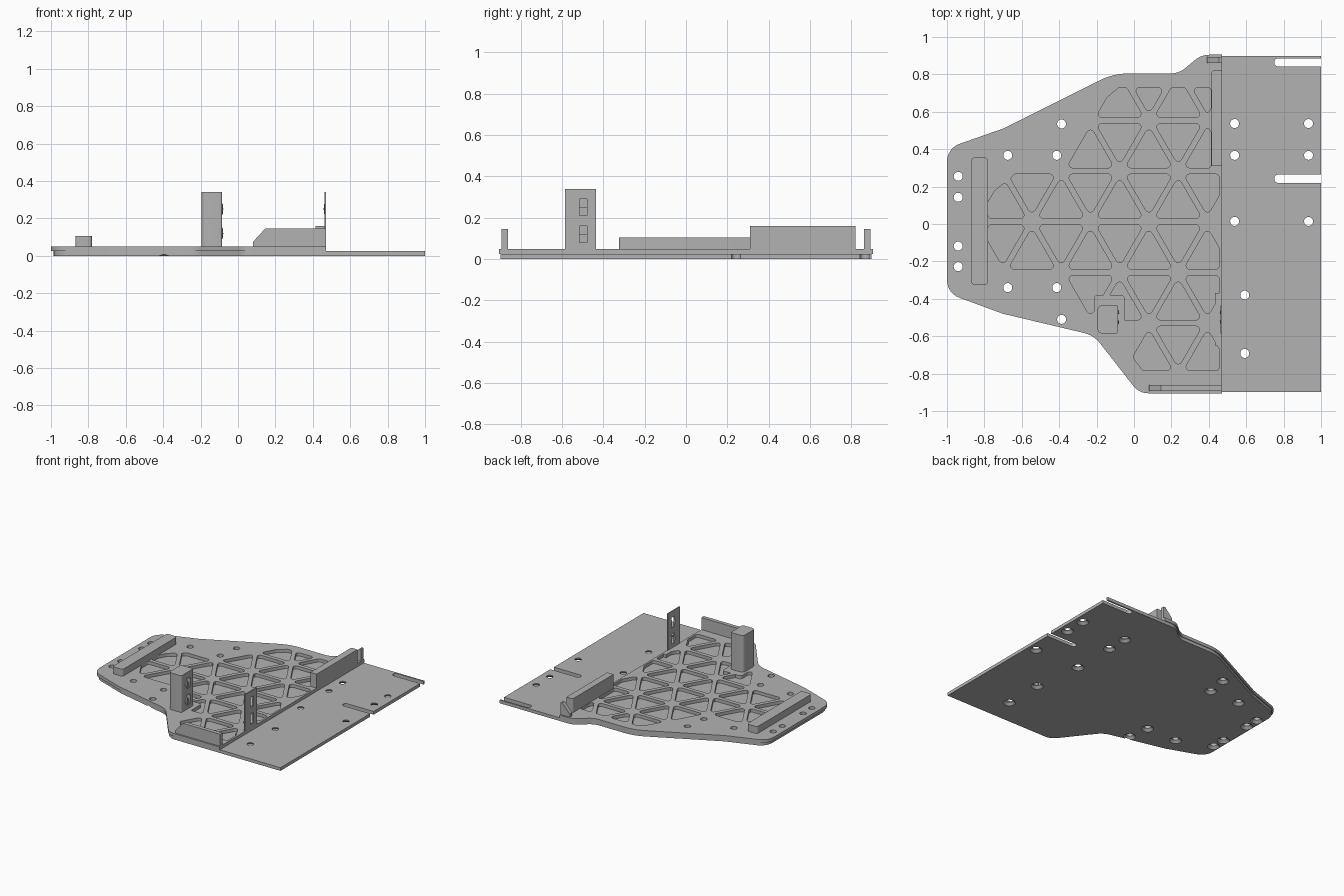
import bpy, bmesh, math
from mathutils import Vector, Matrix

if "Cube" in bpy.data.objects:
    bpy.data.objects.remove(bpy.data.objects["Cube"], do_unlink=True)

grey = bpy.data.materials.new("plain grey")
grey.use_nodes = True
grey.diffuse_color = (0.45, 0.45, 0.45, 1)
grey.node_tree.nodes["Principled BSDF"].inputs["Base Color"].default_value = (0.45, 0.45, 0.45, 1)


def add_object(name, bm):
    bmesh.ops.recalc_face_normals(bm, faces=bm.faces)
    mesh = bpy.data.meshes.new(name)
    bm.to_mesh(mesh)
    bm.free()
    mesh.materials.append(grey)
    obj = bpy.data.objects.new(name, mesh)
    bpy.context.collection.objects.link(obj)
    return obj


def fillet(points, radii, steps=6):
    """Round the corners of a closed outline."""
    pts = [Vector(p) for p in points]
    if not isinstance(radii, (list, tuple)):
        radii = [radii] * len(pts)
    out = []
    for i, p in enumerate(pts):
        e1, e2 = pts[i - 1] - p, pts[(i + 1) % len(pts)] - p
        d1, d2 = e1.normalized(), e2.normalized()
        tan = math.tan((math.pi - d1.angle(d2)) / 2)
        t = min(radii[i] * tan, 0.48 * min(e1.length, e2.length))
        if t < 1e-4:
            out.append(p)
            continue
        r = t / tan
        c = p + (d1 + d2).normalized() * math.hypot(t, r)
        a, b = p + d1 * t - c, p + d2 * t - c
        start = math.atan2(a.y, a.x)
        sweep = math.remainder(math.atan2(b.y, b.x) - start, math.tau)
        for s in range(steps + 1):
            ang = start + sweep * s / steps
            out.append(c + Vector((math.cos(ang), math.sin(ang))) * r)
    return out


def extrude(bm, outline, low, high, axis="z"):
    """Prism of an outline along z, or of an x-z profile along y."""
    def place(p, h):
        return (p[0], p[1], h) if axis == "z" else (p[0], h, p[1])
    bottom = [bm.verts.new(place(p, low)) for p in outline]
    top = [bm.verts.new(place(p, high)) for p in outline]
    bm.faces.new(bottom[::-1])
    bm.faces.new(top)
    n = len(outline)
    for i in range(n):
        j = (i + 1) % n
        bm.faces.new((bottom[i], bottom[j], top[j], top[i]))


def prism(name, outline, low, high, axis="z"):
    bm = bmesh.new()
    extrude(bm, outline, low, high, axis)
    return add_object(name, bm)


def rect(x0, x1, y0, y1):
    return [(x0, y0), (x1, y0), (x1, y1), (x0, y1)]


def cut(target, cutter):
    mod = target.modifiers.new("cut", "BOOLEAN")
    mod.operation, mod.solver, mod.object = "DIFFERENCE", "EXACT", cutter
    cutter.hide_render = True
    bpy.context.view_layer.objects.active = target
    bpy.ops.object.modifier_apply(modifier=mod.name)


def clip(poly, normal, limit):
    """Keep the part of a polygon on the inner side of a line."""
    n, out = Vector(normal), []
    for i, b in enumerate(poly):
        a = poly[i - 1]
        da, db = n.dot(a) - limit, n.dot(b) - limit
        if da * db < 0:
            out.append(a.lerp(b, da / (da - db)))
        if db <= 0:
            out.append(b)
    return out


# Stepped base: thin full plate below, ribbed plate on top
corners = [(-1, -0.37), (-0.7, -0.48), (-0.215, -0.595), (0.027, -0.905), (1, -0.905),
           (1, 0.905), (0.36, 0.905), (0.24, 0.805), (-0.11, 0.805), (-0.7, 0.51), (-1, 0.405)]
radii = [0.1, 0.1, 0.15, 0.1, 0, 0, 0.12, 0.12, 0.35, 0.1, 0.1]
outline = fillet(corners, radii)
STEP, FLOOR, DECK = 0.47, 0.025, 0.05
lower = [(p.x if p.x > STEP else STEP + (p.x - STEP) * 0.99, p.y * 0.993) for p in outline]
base_plate = prism("base_plate", lower, 0, FLOOR)
deck_plate = prism("deck_plate", [(min(p.x, STEP), p.y) for p in outline], FLOOR, DECK)

# Screw holes, countersunk from below
holes = [(-0.94, y) for y in (0.255, 0.143, -0.118, -0.228)]
holes += [(x, y) for x in (-0.675, -0.413) for y in (0.367, -0.34)]
holes += [(-0.387, 0.535), (-0.387, -0.51), (0.592, -0.38), (0.592, -0.692)]
holes += [(x, y) for x in (0.538, 0.933) for y in (0.537, 0.367, 0.014)]


def hole_cutter(name, r1, r2, low, high):
    bm = bmesh.new()
    for x, y in holes:
        bmesh.ops.create_cone(bm, cap_ends=True, segments=24, radius1=r1, radius2=r2,
                              depth=high - low,
                              matrix=Matrix.Translation((x, y, (low + high) / 2)))
    return add_object(name, bm)


drills = hole_cutter("hole_cutter", 0.024, 0.024, -0.1, 0.1)
sinks = hole_cutter("countersink_cutter", 0.056, 0.022, -0.01, 0.02)

# Open slots in the right edge
bm = bmesh.new()
for y in (0.242, 0.864):
    extrude(bm, fillet(rect(0.75, 1.1, y - 0.022, y + 0.022), 0.022), -0.1, 0.1)
slots = add_object("slot_cutter", bm)

# Triangular lightening pockets on an equilateral lattice
PITCH, COLUMN, WEB = 0.2709, 0.1564, 0.016
inradius = PITCH / 3 - WEB
bm = bmesh.new()
for row, (first, last) in enumerate([(1, 4), (0, 4), (-3, 4), (-3, 4), (0, 4), (2, 4)]):
    base_line = 0.825 - PITCH * (row + 1)
    for col in range(first, last + 1):
        up = (row + col) % 2 == 1
        cx = -0.233 + COLUMN * col
        cy = base_line + PITCH * (1 / 3 if up else 2 / 3)
        turn = math.pi / 2 if up else -math.pi / 2
        tri = [Vector((cx + 2 * inradius * math.cos(turn + k * math.tau / 3),
                       cy + 2 * inradius * math.sin(turn + k * math.tau / 3))) for k in range(3)]
        tri = clip(tri, (1, 0), 0.413 if row < 2 else 0.455)
        tri = clip(tri, (-1, 0), 0.78)
        tri = clip(tri, (0, 1), 0.73)
        tri = clip(tri, (-0.64, 0.77), 0.613)
        if row == 5:
            tri = clip(tri, (-0.79, -0.61), 0.44)
        extrude(bm, fillet(tri, 0.02, 4), 0.01, 0.09)
pockets = add_object("pocket_cutter", bm)

# Solid pads left under the post and the tab
bm = bmesh.new()
extrude(bm, fillet(rect(-0.215, -0.05, -0.62, -0.38), 0.02), -0.1, 0.2)
extrude(bm, rect(0.432, 0.5, -0.65, -0.37), -0.1, 0.2)
pads = add_object("pad_cutter", bm)
cut(pockets, pads)

for cutter in (drills, sinks, slots):
    cut(base_plate, cutter)
for cutter in (drills, pockets):
    cut(deck_plate, cutter)

# Raised bar, rail and side walls
bar = prism("end_bar", fillet(rect(-0.87, -0.78, -0.325, 0.355), 0.018), DECK, 0.105)
rail = prism("long_rail", fillet(rect(0.415, STEP, 0.31, 0.82), [0, 0, 0, 0.012]), DECK, 0.16)


def side_wall(name, start, run, y0, y1):
    profile = [(start, DECK), (STEP, DECK), (STEP, 0.145), (start + run, 0.145), (start, 0.075)]
    return prism(name, profile, y0, y1, "y")


front_wall = side_wall("front_wall", 0.08, 0.065, -0.893, -0.862)
back_wall = side_wall("back_wall", 0.39, 0.065, 0.862, 0.893)

# Post and thin tab, each with two slotted bumps facing across the gap
post = prism("post", fillet(rect(-0.195, -0.085, -0.585, -0.435), [0.025, 0.01, 0.01, 0.025]),
             DECK, 0.34)
tab = prism("tab", rect(0.463, STEP, -0.585, -0.435), FLOOR, 0.34)
SLOT_Y, SLOT_Z = -0.498, (0.12, 0.25)
bm = bmesh.new()
for z in SLOT_Z:
    for x0, x1 in ((-0.14, -0.05), (0.43, 0.5)):
        extrude(bm, rect(x0, x1, SLOT_Y - 0.018, SLOT_Y + 0.018), z - 0.04, z + 0.04)
latch_slots = add_object("latch_slot_cutter", bm)
cut(post, latch_slots)
cut(tab, latch_slots)

smooth = [base_plate, deck_plate, bar, rail, post]
for z in SLOT_Z:
    for x, owner in ((-0.085, "post"), (0.4645, "tab")):
        bm = bmesh.new()
        bmesh.ops.create_uvsphere(bm, u_segments=24, v_segments=12, radius=1)
        flat = Matrix.Diagonal((0.007, 0.04, 0.035, 1))
        bmesh.ops.transform(bm, matrix=Matrix.Translation((x, SLOT_Y, z)) @ flat, verts=bm.verts)
        if owner == "tab":
            bmesh.ops.bisect_plane(bm, geom=bm.verts[:] + bm.edges[:] + bm.faces[:],
                                   plane_co=(x, 0, 0), plane_no=(1, 0, 0), clear_outer=True)
            bmesh.ops.holes_fill(bm, edges=[e for e in bm.edges if e.is_boundary])
        bump = add_object(owner + "_bump", bm)
        cut(bump, latch_slots)
        smooth.append(bump)
    prism("latch", rect(-0.14, -0.09, SLOT_Y - 0.018, SLOT_Y + 0.018), z - 0.04, z)

# Remove the cutters and smooth the rounded corners
for cutter in (drills, sinks, slots, pockets, pads, latch_slots):
    bpy.data.objects.remove(cutter, do_unlink=True)
bpy.ops.object.select_all(action="DESELECT")
for obj in smooth:
    obj.select_set(True)
bpy.context.view_layer.objects.active = base_plate
bpy.ops.object.shade_smooth_by_angle()
